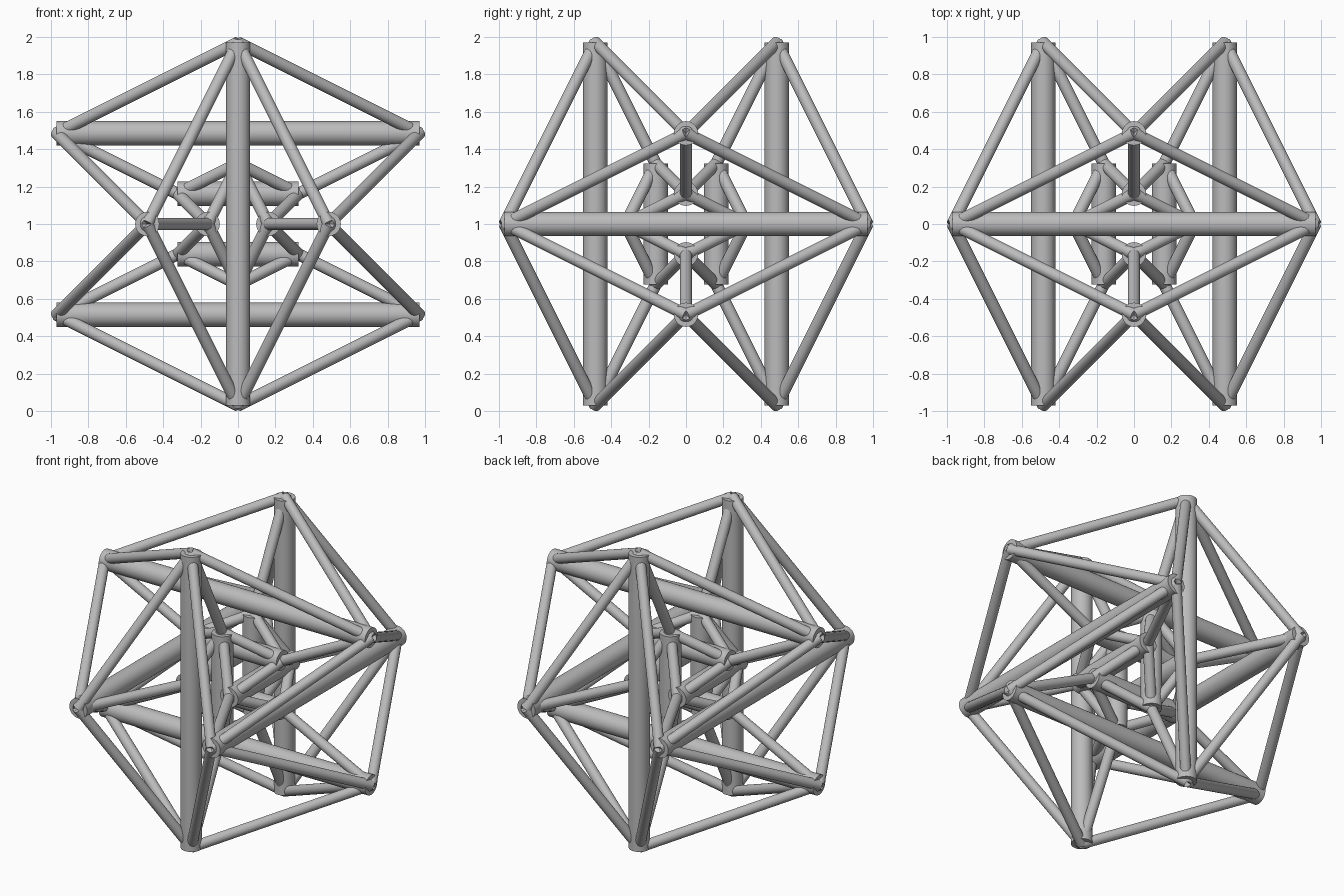
import bpy
from mathutils import Vector

if "Cube" in bpy.data.objects:
    bpy.data.objects.remove(bpy.data.objects["Cube"], do_unlink=True)

UNIT = 0.0647
STRUT_R, CABLE_R = UNIT, UNIT / 2
OUTER, INNER = 15 * UNIT, 5 * UNIT      # half lengths of the struts
CENTRE = Vector((0, 0, 1))
SIGNS = (-1, 1)

grey = bpy.data.materials.new("plain_grey")
grey.use_nodes = True
colour = (0.5, 0.5, 0.5, 1)
grey.diffuse_color = colour
grey.node_tree.nodes["Principled BSDF"].inputs["Base Color"].default_value = colour

parts = []


def node(axis, end, side, half):
    """End point of a strut along axis, offset sideways by half its half length."""
    p = Vector((0, 0, 0))
    p[axis] = end * half
    p[(axis + 2) % 3] = side * half / 2
    return p + CENTRE


def rod(name, p, q, radius, sides):
    """Capped round bar between two points."""
    d = q - p
    bpy.ops.mesh.primitive_cylinder_add(
        vertices=sides, radius=radius, depth=d.length, location=(p + q) / 2,
        rotation=d.to_track_quat('Z', 'Y').to_euler())
    ob = bpy.context.object
    ob.name = name
    ob.data.materials.append(grey)
    parts.append(ob)


# Outer and inner frames: three pairs of struts tied by cables
for label, half in (("outer", OUTER), ("inner", INNER)):
    for axis in range(3):
        for side in SIGNS:
            rod(label + "_strut", node(axis, -1, side, half),
                node(axis, 1, side, half), STRUT_R, 32)
            for end in SIGNS:
                for other in SIGNS:
                    rod(label + "_cable", node(axis, end, side, half),
                        node((axis + 2) % 3, side, other, half), CABLE_R, 24)

# Spokes joining each outer corner to its inner corner
for axis in range(3):
    for side in SIGNS:
        for end in SIGNS:
            rod("spoke", node(axis, end, side, OUTER),
                node(axis, end, side, INNER), CABLE_R, 24)

# Round sides, crisp caps
bpy.ops.object.select_all(action='DESELECT')
for ob in parts:
    ob.select_set(True)
bpy.ops.object.shade_smooth_by_angle()
